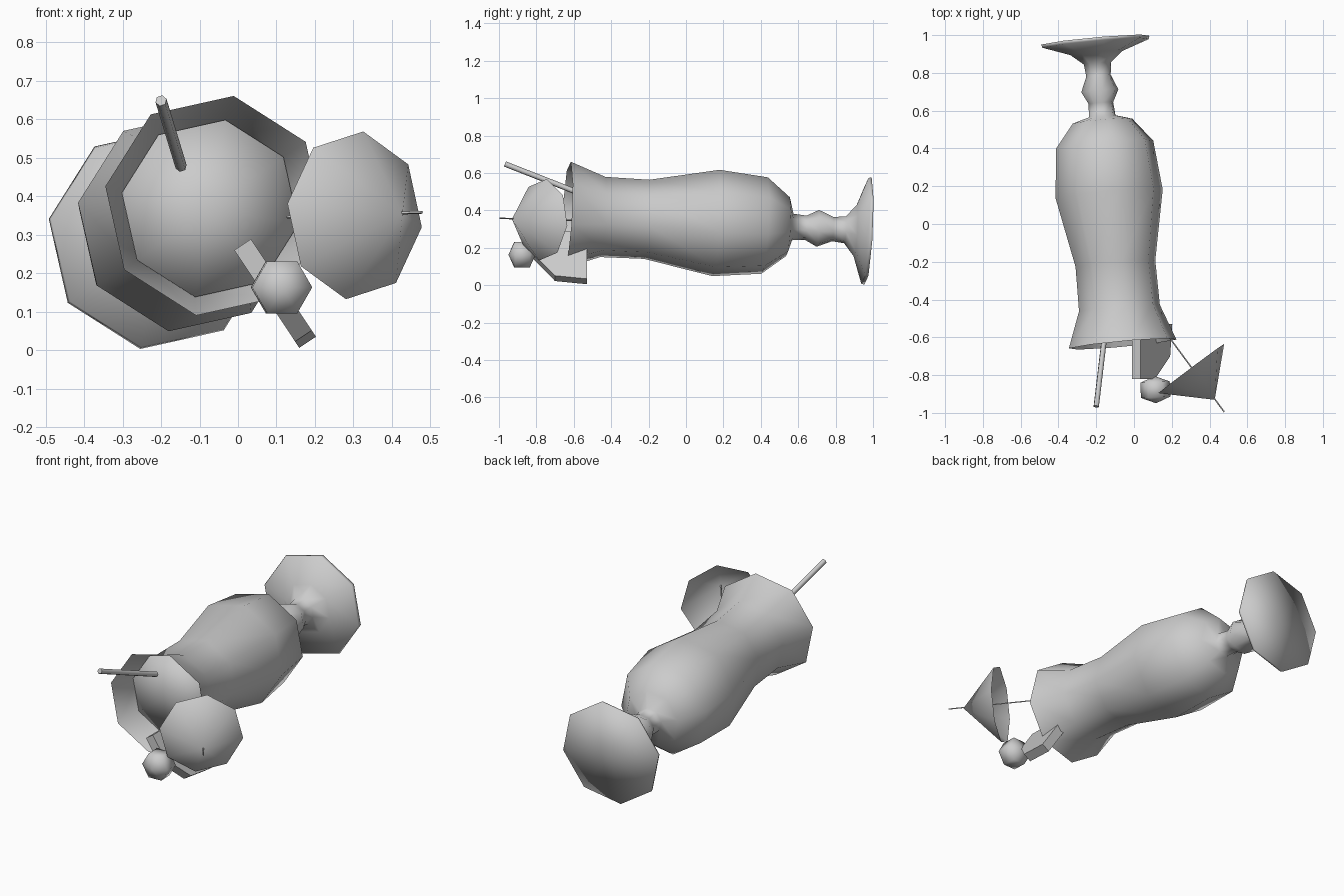
import bpy, bmesh, math
from mathutils import Vector, Matrix

if "Cube" in bpy.data.objects:
    bpy.data.objects.remove(bpy.data.objects["Cube"])


def frame(origin, direction):
    """Local z along direction, local y close to world up."""
    d = Vector(direction).normalized()
    x = Vector((0, 0, 1)).cross(d).normalized()
    y = d.cross(x)
    m = Matrix((x, y, d)).transposed().to_4x4()
    m.translation = Vector(origin)
    return m


def finish(name, bm, matrix, smooth=True):
    bm.transform(matrix)
    mesh = bpy.data.meshes.new(name)
    bm.to_mesh(mesh)
    bm.free()
    for p in mesh.polygons:
        p.use_smooth = smooth
    ob = bpy.data.objects.new(name, mesh)
    bpy.context.collection.objects.link(ob)
    return ob


def lathe(name, profile, matrix, sides=8, start=0.0):
    """Revolve (distance, radius) points; zero radius makes a pole."""
    bm = bmesh.new()
    rings = []
    for t, r in profile:
        if r == 0:
            rings.append([bm.verts.new((0, 0, t))])
        else:
            angles = [math.radians(start) + math.tau * i / sides for i in range(sides)]
            rings.append([bm.verts.new((r * math.cos(a), r * math.sin(a), t)) for a in angles])
    for a, b in zip(rings, rings[1:]):
        for i in range(sides):
            j = (i + 1) % sides
            quad = [a[i % len(a)], a[j % len(a)], b[j % len(b)], b[i % len(b)]]
            bm.faces.new(list(dict.fromkeys(quad)))
    return finish(name, bm, matrix)


def rod(name, a, b, radius, sides):
    a, b = Vector(a), Vector(b)
    n = (b - a).length
    ob = lathe(name, [(0, 0), (0, radius), (n, radius), (n, 0)], frame(a, b - a), sides, 20)
    bpy.ops.object.select_all(action='DESELECT')
    ob.select_set(True)
    bpy.context.view_layer.objects.active = ob
    bpy.ops.object.shade_smooth_by_angle(angle=math.radians(65))
    return ob


# Tilted axis of the glass, from foot to rim
foot_y = 0.973
axis = Vector((0.145, -1.608, 0.085))
glass_frame = frame((-0.205, foot_y, 0.29), axis)
k = -axis.normalized().y


def along(points):
    return [((foot_y - y) / k, r) for y, r in points]


# Glass: foot, knobbed stem and curved bowl
stem = [(0.973, 0), (0.973, 0.292), (0.956, 0.287), (0.905, 0.14), (0.85, 0.073),
        (0.785, 0.066), (0.705, 0.1), (0.64, 0.066), (0.57, 0.072)]
bowl = [(0.545, 0.16), (0.42, 0.262), (0.16, 0.289), (-0.21, 0.215), (-0.445, 0.218)]
lathe("glass", along(stem + bowl + [(-0.635, 0.29)]), glass_frame, 8, 35)

# Drink filling the bowl
fill = [(0.55, 0)] + [(y, r * 0.985) for y, r in bowl] + [(-0.50, 0.234), (-0.50, 0)]
lathe("drink", along(fill), glass_frame, 8, 35)

# Straw
rod("straw", (-0.148, -0.53, 0.477), (-0.2, -0.967, 0.648), 0.015, 6)

# Paper umbrella and its stick
lathe("umbrella", [(0, 0.22), (0.207, 0)], frame((0.303, -0.765, 0.35), (0.6, -0.8, 0.015)), 8, -8)
rod("umbrella_stick", (0.128, -0.52, 0.345), (0.478, -0.995, 0.358), 0.004, 4)

# Fruit wedge straddling the rim
s_dir = Vector((0.169, 0, -0.254)).normalized()
n_dir = Vector((s_dir.z, 0, -s_dir.x))
wedge = [(0, -0.82), (0.14, -0.82), (0.285, -0.70), (0.305, -0.53), (0, -0.53)]
bm = bmesh.new()
face = bm.faces.new([bm.verts.new(s_dir * s + Vector((0.012, y, 0.274)) + n_dir * 0.026)
                     for s, y in wedge])
ext = bmesh.ops.extrude_face_region(bm, geom=[face], use_keep_orig=True)
bmesh.ops.translate(bm, vec=n_dir * -0.052,
                    verts=[v for v in ext["geom"] if isinstance(v, bmesh.types.BMVert)])
bmesh.ops.recalc_face_normals(bm, faces=bm.faces)
finish("fruit_wedge", bm, Matrix(), False)

# Cherry
lathe("cherry", [(-0.072, 0), (-0.04, 0.078), (0.04, 0.078), (0.072, 0)],
      frame((0.113, -0.877, 0.163), (0.05, -1, 0)), 6, 0)

# Outward normals on the closed parts
for ob in bpy.data.objects:
    bm = bmesh.new()
    bm.from_mesh(ob.data)
    bmesh.ops.recalc_face_normals(bm, faces=bm.faces)
    bm.to_mesh(ob.data)
    bm.free()
